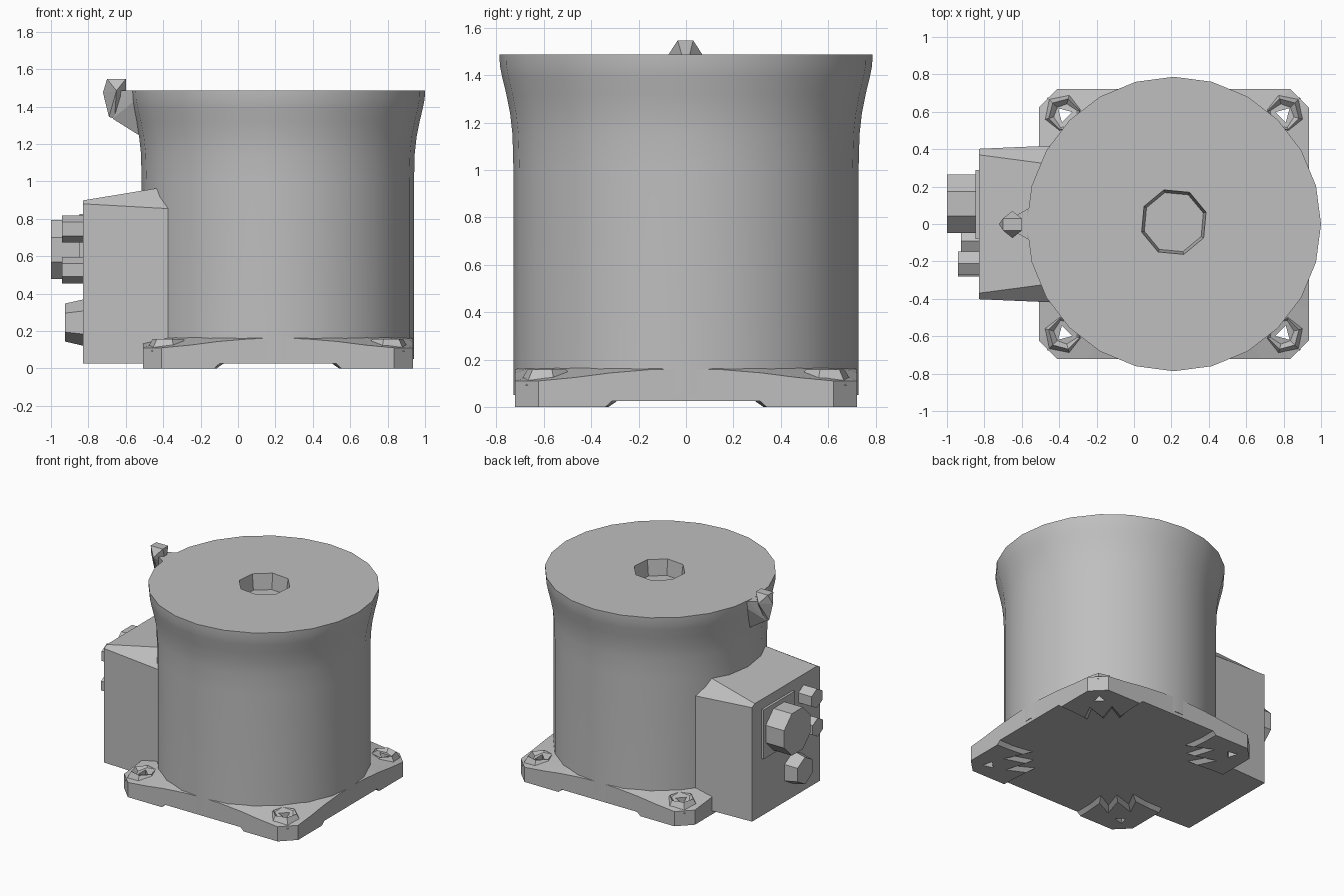
import bpy, bmesh, math
from mathutils import Matrix, Vector

cube = bpy.data.objects.get("Cube")
if cube:
    bpy.data.objects.remove(cube, do_unlink=True)

CX = 0.213      # axis of the round housing
HALF = 0.722    # half width of the mounting plate
CHAMFER = 0.1
FLOOR = 0.025   # underside between the feet

grey = bpy.data.materials.new("light_grey")
grey.use_nodes = True
grey.diffuse_color = (0.52, 0.52, 0.52, 1)
grey.node_tree.nodes["Principled BSDF"].inputs["Base Color"].default_value = (0.52, 0.52, 0.52, 1)


def finish(name, bm):
    bmesh.ops.recalc_face_normals(bm, faces=bm.faces[:])
    mesh = bpy.data.meshes.new(name)
    bm.to_mesh(mesh)
    bm.free()
    mesh.materials.append(grey)
    obj = bpy.data.objects.new(name, mesh)
    bpy.context.collection.objects.link(obj)
    return obj


def loft(name, rings):
    """Skin closed rings of points and cap both ends."""
    bm = bmesh.new()
    loops = [[bm.verts.new(p) for p in ring] for ring in rings]
    n = len(loops[0])
    for a, b in zip(loops, loops[1:]):
        for i in range(n):
            j = (i + 1) % n
            bm.faces.new((a[i], a[j], b[j], b[i]))
    bm.faces.new(loops[0])
    bm.faces.new(loops[-1])
    return finish(name, bm)


def hull(name, points):
    bm = bmesh.new()
    for p in points:
        bm.verts.new(p)
    bmesh.ops.convex_hull(bm, input=bm.verts[:])
    return finish(name, bm)


def circle(r, z, n, cx=CX, cy=0.0, turn=0.0):
    return [(cx + r * math.cos(turn + math.tau * i / n),
             cy + r * math.sin(turn + math.tau * i / n), z) for i in range(n)]


def plug(name, y, z, r, x_end, sides, tip=1.0):
    """Prism standing out of the box's outer face along -x."""
    rings = []
    for x, k in ((-0.80, 1.0), (x_end, tip)):
        rings.append([(x, y + r * k * math.cos(math.tau * (i + 0.5) / sides),
                       z + r * k * math.sin(math.tau * (i + 0.5) / sides)) for i in range(sides)])
    return loft(name, rings)


def cut(obj, cutter):
    mod = obj.modifiers.new("cut", "BOOLEAN")
    mod.operation = "DIFFERENCE"
    mod.solver = "EXACT"
    mod.object = cutter
    bpy.context.view_layer.objects.active = obj
    bpy.ops.object.modifier_apply(modifier=mod.name)


# Round housing with flared rim and a socket in the top
profile = [(0.728, 0.05), (0.728, 1.0), (0.732, 1.15), (0.742, 1.24),
           (0.758, 1.32), (0.775, 1.39), (0.785, 1.44), (0.787, 1.487)]
housing = loft("housing", [circle(r, z, 24) for r, z in profile])
socket = loft("socket_cutter", [circle(0.165, 1.37, 8, CX, 0.01, 0.3), circle(0.182, 1.5, 8, CX, 0.01, 0.3)])
cut(housing, socket)
bpy.data.objects.remove(socket, do_unlink=True)
bpy.ops.object.select_all(action="DESELECT")
housing.select_set(True)
bpy.context.view_layer.objects.active = housing
bpy.ops.object.shade_smooth_by_angle(angle=math.radians(30))

# Mounting plate: chamfered square whose top rises towards the housing
corner = math.degrees(math.atan2(HALF - CHAMFER, HALF))
quarter = [0, 12, 24, 33, corner, 90 - corner, 57, 66, 78]
inner, top, bottom = [], [], []
for q in range(4):
    for a in quarter:
        t = math.radians(a + 90 * q)
        c, s = math.cos(t), math.sin(t)
        r = min(HALF / max(abs(c), abs(s)), (2 * HALF - CHAMFER) / (abs(c) + abs(s)))
        z = max(0.11, 0.162 - 0.27 * (r - HALF))
        inner.append((CX + 0.69 * c, 0.69 * s, 0.172))
        top.append((CX + r * c, r * s, z))
        bottom.append((CX + r * c, r * s, FLOOR))
drilled = [loft("mounting_plate", [bottom, top, inner])]

# Corner feet with toothed inner edges, bolt bosses and bolt holes
teeth = [(28, 0.72, 0.66), (33, 0.60, 0.53), (39, 0.73, 0.66), (45, 0.58, 0.52),
         (51, 0.73, 0.66), (57, 0.60, 0.53), (62, 0.72, 0.66)]
drills = []
for sx in (-1, 1):
    for sy in (-1, 1):
        low, high = [], []
        for x, y in ((0.34, HALF), (HALF - CHAMFER, HALF), (HALF, HALF - CHAMFER), (HALF, 0.34)):
            low.append((CX + sx * x, sy * y, 0))
            edge = -0.03 if x < 0.4 else 0
            edge_y = -0.03 if y < 0.4 else 0
            high.append((CX + sx * (x + edge), sy * (y + edge_y), FLOOR + 0.002))
        for a, r_low, r_high in teeth:
            c, s = math.cos(math.radians(a)), math.sin(math.radians(a))
            low.append((CX + sx * r_low * c, sy * r_low * s, 0))
            high.append((CX + sx * r_high * c, sy * r_high * s, FLOOR + 0.002))
        drilled.append(loft("corner_foot", [low, high]))
        hx, hy = CX + sx * 0.587, sy * 0.587
        turn = math.atan2(sy, sx)
        drilled.append(loft("bolt_boss", [circle(0.125, 0.09, 6, hx, hy, turn),
                                          circle(0.085, 0.158, 6, hx, hy, turn),
                                          circle(0.05, 0.125, 6, hx, hy, turn)]))
        drills.append(loft("drill", [circle(0.045, z, 3, hx, hy, turn) for z in (-0.1, 0.3)]))
for drill in drills:
    centre = sum((v.co for v in drill.data.vertices), Vector()) / len(drill.data.vertices)
    for part in drilled:
        near = sum((v.co for v in part.data.vertices), Vector()) / len(part.data.vertices)
        if part.name.startswith("mounting") or (near - centre).xy.length < 0.3:
            cut(part, drill)
    bpy.data.objects.remove(drill, do_unlink=True)


# Connector box with a roof that widens its chamfer towards the housing
def box_section(x, flat, side, roof, eave):
    return [(x, -side, FLOOR), (x, -side, eave), (x, -flat, roof),
            (x, flat, roof), (x, side, eave), (x, side, FLOOR)]


loft("connector_box", [box_section(-0.83, 0.37, 0.402, 0.898, 0.88),
                       box_section(-0.30, 0.30, 0.425, 0.985, 0.85)])

# Plugs and backing plate on the box's outer face
hull("plug_backing", [(x, y, z) for x in (-0.82, -0.848) for y in (-0.08, 0.29) for z in (0.455, 0.825)])
plug("main_plug", 0.108, 0.635, 0.17, -1.0, 8)
plug("upper_small_plug", -0.21, 0.745, 0.073, -0.94, 6)
plug("middle_small_plug", -0.22, 0.525, 0.07, -0.94, 6)
plug("lower_plug", -0.09, 0.245, 0.13, -0.925, 6, 0.78)

# Hook at the rim: bracket against the housing and a faceted knob
hull("hook_bracket", [(-0.52, -0.10, 1.46), (-0.52, 0.10, 1.46), (-0.50, 0, 1.24),
                      (-0.535, 0, 1.25), (-0.57, -0.08, 1.486), (-0.57, 0.08, 1.486),
                      (-0.67, 0, 1.335), (-0.64, -0.04, 1.486), (-0.64, 0.04, 1.486)])
hull("hook_knob", [(-0.70, -0.035, 1.547), (-0.70, 0.03, 1.547), (-0.60, -0.035, 1.547),
                   (-0.60, 0.03, 1.547), (-0.722, 0, 1.475), (-0.65, -0.075, 1.485),
                   (-0.65, 0.07, 1.485), (-0.60, 0, 1.42), (-0.69, 0, 1.345), (-0.66, 0, 1.335)])
